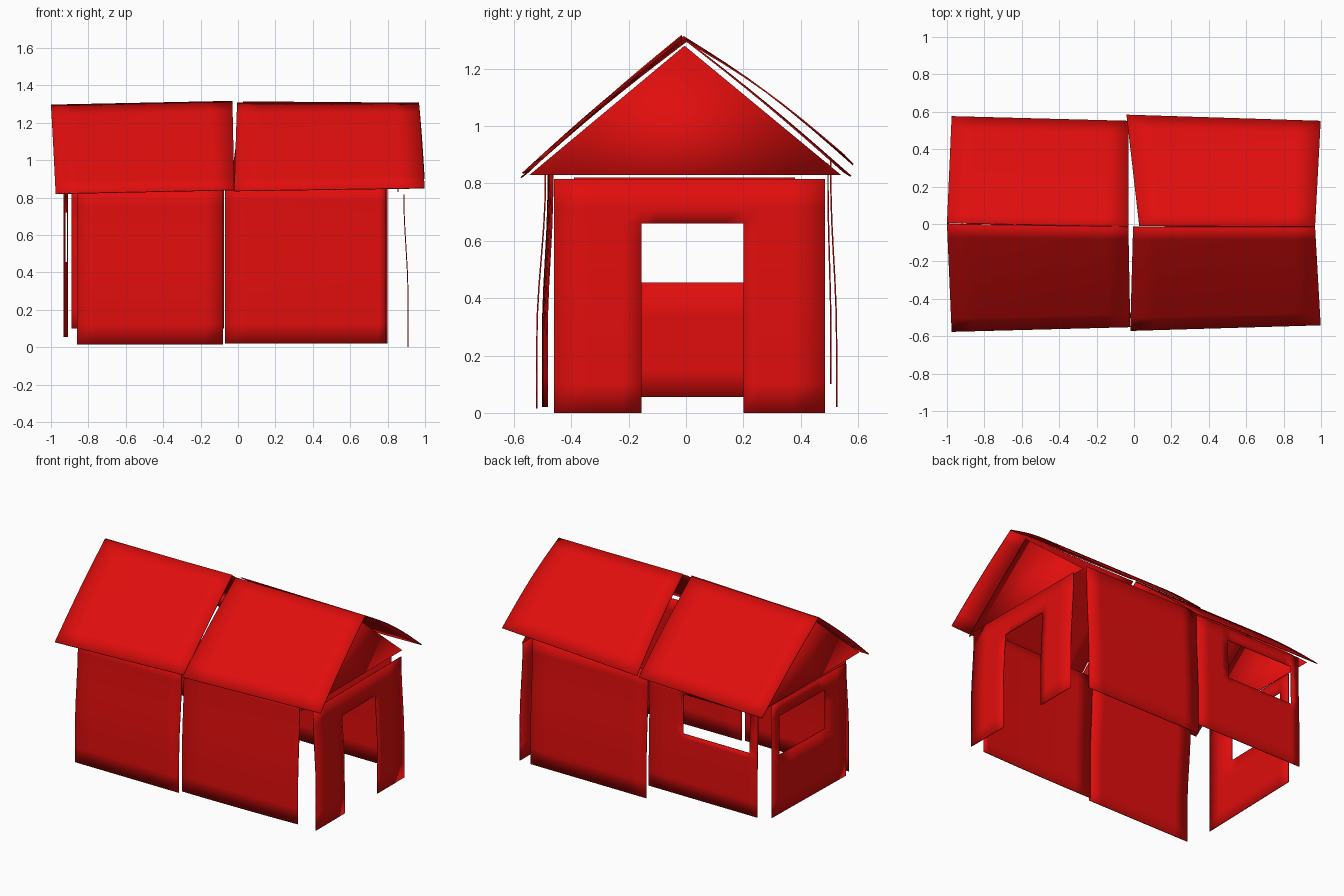
import bpy, bmesh
from math import sin, pi
from mathutils import Vector

if "Cube" in bpy.data.objects:
    bpy.data.objects.remove(bpy.data.objects["Cube"], do_unlink=True)

red = bpy.data.materials.new("barn red")
red.use_nodes = True
red.diffuse_color = (0.75, 0.004, 0.004, 1)
red.node_tree.nodes["Principled BSDF"].inputs["Base Color"].default_value = red.diffuse_color
SHEET = 0.005


def finish(name, bm):
    """Turn a flat sheet into a thin board."""
    bmesh.ops.recalc_face_normals(bm, faces=bm.faces)
    mesh = bpy.data.meshes.new(name)
    bm.to_mesh(mesh)
    bm.free()
    mesh.materials.append(red)
    ob = bpy.data.objects.new(name, mesh)
    bpy.context.collection.objects.link(ob)
    solid = ob.modifiers.new("thickness", 'SOLIDIFY')
    solid.thickness = SHEET
    solid.offset = 0
    bpy.ops.object.select_all(action='DESELECT')
    ob.select_set(True)
    bpy.context.view_layer.objects.active = ob
    bpy.ops.object.shade_smooth_by_angle()


def cuts(lo, hi, extra, n):
    """Grid lines from lo to hi that also pass through the opening edges."""
    even = [lo + (hi - lo) * i / n for i in range(n + 1)]
    keep = [e for e in even if all(abs(e - x) > 0.03 for x in extra) or e in (lo, hi)]
    return sorted(set(keep + [x for x in extra if lo < x < hi]))


def sheet(name, span, height, place, hole=None):
    """Bent board over span x height, with one rectangular opening."""
    us = cuts(*span, hole[:2] if hole else (), 8)
    vs = cuts(*height, hole[2:] if hole else (), 8)
    bm = bmesh.new()
    grid = [[bm.verts.new(place(u, v)) for v in vs] for u in us]
    for i in range(len(us) - 1):
        for j in range(len(vs) - 1):
            u, v = (us[i] + us[i + 1]) / 2, (vs[j] + vs[j + 1]) / 2
            if hole and hole[0] < u < hole[1] and hole[2] < v < hole[3]:
                continue
            bm.faces.new((grid[i][j], grid[i + 1][j], grid[i + 1][j + 1], grid[i][j + 1]))
    bmesh.ops.delete(bm, geom=[v for v in bm.verts if not v.link_faces], context='VERTS')
    finish(name, bm)


def flare(z):
    """Outward spread of a wall, growing from the top to knee height."""
    t = min(max((0.8 - z) / 0.53, 0), 1)
    return t * t * (3 - 2 * t)


# Long walls
sheet("front_wall_right", (-0.86, -0.08), (0.015, 0.86),
      lambda x, z: (x, -0.49 - 0.03 * flare(z), z))
sheet("front_wall_left", (-0.07, 0.87), (0.02, 0.86),
      lambda x, z: (x, -0.48 - 0.02 * flare(z) + 0.025 * max(x, 0) ** 2, z),
      (0.79, 0.88, 0.78, 0.87))
sheet("back_wall_left", (-0.07, 0.80), (0.02, 0.88),
      lambda x, z: (x, 0.505 + 0.02 * flare(z), z))
sheet("back_wall_right", (-0.89, -0.075), (0.1, 0.87),
      lambda x, z: (x, 0.495 + 0.01 * flare(z), z), (-0.83, -0.33, 0.52, 0.785))

# End walls with the doorway and the window
sheet("door_wall", (-0.46, 0.485), (0, 0.815),
      lambda y, z: (0.887 + 0.022 * flare(z), y, z), (-0.155, 0.2, -0.01, 0.66))
sheet("window_wall", (-0.39, 0.38), (0.055, 0.82),
      lambda y, z: (-0.92 + 0.025 * y, y, z), (-0.17, 0.3, 0.455, 0.72))

# Gable triangles
for name, x in (("door_gable", 0.855), ("window_gable", -0.92)):
    bm = bmesh.new()
    bm.faces.new([bm.verts.new(p) for p in
                  ((x, -0.545, 0.83), (x, 0.54, 0.83), (x, -0.005, 1.28))])
    finish(name, bm)


# Roof boards, slightly bowed between ridge and eave
def roof(name, ridge_a, ridge_b, eave_a, eave_b, bow):
    ra, rb, ea, eb = map(Vector, (ridge_a, ridge_b, eave_a, eave_b))

    def place(u, v):
        p = ra.lerp(rb, u).lerp(ea.lerp(eb, u), v)
        return p + Vector((0, 0, bow * sin(pi * v)))
    sheet(name, (0, 1), (0, 1), place)


roof("roof_front_right", (-1, 0, 1.295), (-0.03, -0.015, 1.315),
     (-0.975, -0.575, 0.82), (-0.02, -0.55, 0.84), 0.012)
roof("roof_front_left", (-0.005, -0.015, 1.305), (0.968, -0.015, 1.305),
     (-0.02, -0.57, 0.835), (0.998, -0.54, 0.85), 0.012)
roof("roof_back_right", (-1, 0.005, 1.295), (-0.03, -0.015, 1.31),
     (-0.975, 0.575, 0.825), (-0.03, 0.55, 0.84), 0.01)
roof("roof_back_left", (0.028, -0.01, 1.312), (0.968, -0.015, 1.305),
     (-0.04, 0.583, 0.865), (0.998, 0.55, 0.9), 0.025)
